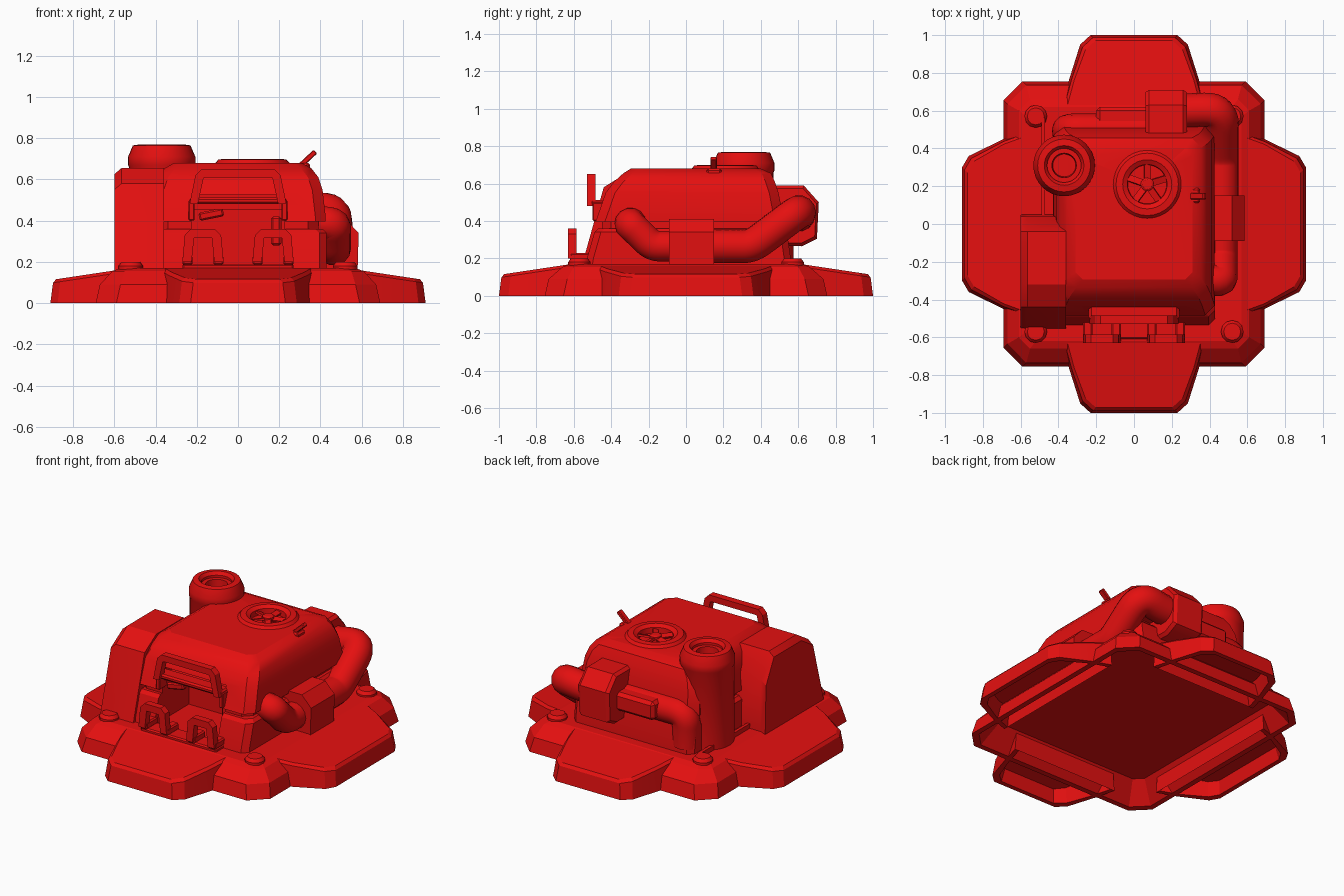
import bpy, bmesh, math
from mathutils import Matrix, Vector

cube = bpy.data.objects.get("Cube")
if cube:
    bpy.data.objects.remove(cube, do_unlink=True)

red = bpy.data.materials.new("Bright red paint")
red.use_nodes = True
red.diffuse_color = (0.78, 0.005, 0.005, 1)
red.node_tree.nodes["Principled BSDF"].inputs["Base Color"].default_value = red.diffuse_color


def finish(name, bm, bevel=0.0, angle=32):
    bmesh.ops.recalc_face_normals(bm, faces=bm.faces)
    if bevel:
        edges = [e for e in bm.edges if e.calc_face_angle(0) > 0.5]
        bmesh.ops.bevel(bm, geom=edges, offset=bevel, segments=1, affect='EDGES')
    mesh = bpy.data.meshes.new(name)
    bm.to_mesh(mesh)
    bm.free()
    ob = bpy.data.objects.new(name, mesh)
    bpy.context.collection.objects.link(ob)
    mesh.materials.append(red)
    smooth(ob, angle)
    return ob


def smooth(ob, angle):
    bpy.ops.object.select_all(action='DESELECT')
    ob.select_set(True)
    bpy.context.view_layer.objects.active = ob
    bpy.ops.object.shade_smooth_by_angle(angle=math.radians(angle))


def skin(name, rings, angle=32):
    """Join matching point rings and cap both ends."""
    bm = bmesh.new()
    loops = [[bm.verts.new(p) for p in ring] for ring in rings]
    n = len(loops[0])
    for a, b in zip(loops, loops[1:]):
        for i in range(n):
            j = (i + 1) % n
            bm.faces.new((a[i], a[j], b[j], b[i]))
    bm.faces.new(loops[0])
    bm.faces.new(loops[-1])
    return finish(name, bm, angle=angle)


def octagon(z, hx, y0, y1, c):
    return [(-hx + c, y0, z), (hx - c, y0, z), (hx, y0 + c, z), (hx, y1 - c, z),
            (hx - c, y1, z), (-hx + c, y1, z), (-hx, y1 - c, z), (-hx, y0 + c, z)]


def box(name, x, y, z, bevel=0.0, turn=None):
    bm = bmesh.new()
    size = (x[1] - x[0], y[1] - y[0], z[1] - z[0])
    mid = Vector((x[0] + x[1], y[0] + y[1], z[0] + z[1])) / 2
    rot = Matrix.Rotation(turn[0], 4, turn[1]) if turn else Matrix()
    bmesh.ops.create_cube(bm, size=1, matrix=Matrix.Translation(mid) @ rot @ Matrix.Diagonal((*size, 1)))
    return finish(name, bm, bevel)


def lathe(name, x, y, profile, n=32):
    rings = [[(x + r * math.cos(k * math.tau / n), y + r * math.sin(k * math.tau / n), z)
              for k in range(n)] for r, z in profile]
    return skin(name, rings)


def pipe(name, points, radius):
    cu = bpy.data.curves.new(name, 'CURVE')
    cu.dimensions = '3D'
    cu.bevel_depth, cu.bevel_resolution, cu.use_fill_caps = radius, 5, True
    sp = cu.splines.new('NURBS')
    sp.points.add(len(points) - 1)
    for p, co in zip(sp.points, points):
        p.co = (*co, 1)
    sp.order_u, sp.use_endpoint_u, sp.resolution_u = 3, True, 6
    ob = bpy.data.objects.new(name, cu)
    bpy.context.collection.objects.link(ob)
    cu.materials.append(red)
    bpy.ops.object.select_all(action='DESELECT')
    ob.select_set(True)
    bpy.context.view_layer.objects.active = ob
    bpy.ops.object.convert(target='MESH')
    smooth(bpy.context.view_layer.objects.active, 40)


def bracket(name, cx, y0, y1, z0, z1, hw, bar, c):
    """Upside-down U frame with chamfered shoulders."""
    top = hw * 0.88
    outer = [(-hw, z0), (-top, z1 - c), (-top + c, z1)]
    inner = [(-hw + bar, z0), (-top + bar, z1 - c - bar / 3), (-top + c + bar * 0.6, z1 - bar)]
    shape = outer + [(-x, z) for x, z in outer[::-1] + inner] + inner[::-1]
    skin(name, [[(cx + x, y, z) for x, z in shape] for y in (y0, y1)])


# open-bottomed base plate with chamfered corners
skin("base_plate", [octagon(z, hx, -hy, hy, c) for z, hx, hy, c in (
    (0.125, 0.56, 0.62, 0.05), (0, 0.655, 0.72, 0.09), (0, 0.69, 0.755, 0.1),
    (0.09, 0.67, 0.735, 0.1), (0.155, 0.61, 0.66, 0.06), (0.17, 0.57, 0.62, 0.05))], 12)


# four sloping flaps, each a thin shell open below
def flap(name, half, drop, turn):
    outline = half + [(-w, d) for w, d in half[::-1]]
    far, near = half[-1][1], half[0][1]

    def ring(inset, lower=None):
        out = []
        for w, d in outline:
            w2 = w - math.copysign(inset, w)
            d2 = d - inset * (d > near + 0.2)
            z = 0 if lower is None else 0.112 + (far - d2) * drop - lower
            out.append(Matrix.Rotation(turn, 3, 'Z') @ Vector((w2, d2, z)))
        return out
    skin(name, [ring(0.045, 0.035), ring(0.03), ring(0), ring(0.013, 0.015), ring(0.028, 0)], 12)


end_flap = [(0.38, 0.63), (0.345, 0.76), (0.285, 0.95), (0.23, 1.0)]
side_flap = [(0.49, 0.58), (0.45, 0.69), (0.36, 0.875), (0.3, 0.91)]
for k, label in enumerate(("back", "right", "front", "left")):
    flap(label + "_flap", side_flap if k % 2 else end_flap, 0.15, k * math.pi / 2)

# corner bolts
for sx in (-1, 1):
    for sy in (-1, 1):
        lathe("corner_bolt", sx * 0.52, sy * 0.57,
              ((0.06, 0.15), (0.06, 0.18), (0.045, 0.2), (0.03, 0.2)), 12)

# lower housing, recessed seam and upper cover
lower = skin("lower_housing", [octagon(z, hx, y0, y1, 0.035) for z, hx, y0, y1 in (
    (0.14, 0.43, -0.54, 0.56), (0.2, 0.43, -0.53, 0.56), (0.34, 0.43, -0.49, 0.54), (0.36, 0.41, -0.47, 0.52))])
seam = skin("seam_core", [octagon(z, 0.39, -0.45, 0.48, 0.05) for z in (0.3, 0.42)])
cover = skin("upper_cover", [octagon(z, hx, y0, y1, c) for z, hx, y0, y1, c in (
    (0.395, 0.425, -0.485, 0.52, 0.05), (0.42, 0.425, -0.475, 0.52, 0.05), (0.55, 0.41, -0.43, 0.495, 0.05),
    (0.61, 0.39, -0.385, 0.475, 0.05), (0.655, 0.355, -0.335, 0.455, 0.05), (0.68, 0.31, -0.295, 0.4, 0.04))], 27)


def cut(targets, cutter):
    cutter.hide_render = True
    for ob in targets:
        mod = ob.modifiers.new("cut", 'BOOLEAN')
        mod.operation, mod.solver, mod.object = 'DIFFERENCE', 'EXACT', cutter
        bpy.context.view_layer.objects.active = ob
        bpy.ops.object.modifier_apply(modifier=mod.name)
        smooth(ob, 24)
    bpy.data.objects.remove(cutter, do_unlink=True)


# front opening and roof fan well
cut((lower, seam, cover), box("opening_cutter", (-0.225, 0.225), (-0.7, -0.18), (0.185, 0.525)))
cut((cover,), lathe("fan_cutter", 0.07, 0.21, ((0.115, 0.6), (0.115, 0.75))))

# inside of the opening
box("opening_shelf", (-0.22, 0.22), (-0.46, -0.17), (0.455, 0.48))
box("opening_latch", (0.16, 0.21), (-0.4, -0.17), (0.28, 0.42), 0.01)
box("opening_lever", (-0.19, -0.07), (-0.46, -0.42), (0.41, 0.45), 0.008, (-0.2, 'Y'))
box("front_sill", (-0.27, 0.27), (-0.61, -0.5), (0.15, 0.19), 0.008)

# grab handle and tow brackets
bracket("grab_handle", 0, -0.53, -0.485, 0.48, 0.65, 0.235, 0.04, 0.03)
box("handle_mount", (-0.235, 0.235), (-0.51, -0.42), (0.48, 0.512), 0.01)
for s in (-1, 1):
    box("handle_leg", (s * 0.225 - 0.015, s * 0.225 + 0.015), (-0.5, -0.42), (0.4, 0.5), 0.006)
    bracket("tow_bracket", s * 0.17, -0.63, -0.585, 0.2, 0.36, 0.1, 0.045, 0.03)
    for t in (-1, 1):
        foot = s * 0.17 + t * 0.075
        box("tow_foot", (foot - 0.025, foot + 0.025), (-0.62, -0.5), (0.185, 0.23), 0.008)

# side locker
locker = ((0.05, 0.15), (0.04, 0.5), (-0.04, 0.655), (-0.32, 0.655), (-0.44, 0.58), (-0.56, 0.15))
skin("side_locker", [[(x, y, z - d) for y, z in locker] for x, d in
                     ((-0.36, 0), (-0.565, 0), (-0.6, 0.03))])
box("side_rail", (-0.49, -0.47), (0.04, 0.56), (0.16, 0.2))

# tall exhaust column
lathe("exhaust_column", -0.37, 0.31, ((0.158, 0.125), (0.158, 0.66), (0.163, 0.67), (0.163, 0.71),
      (0.14, 0.765), (0.105, 0.77), (0.09, 0.75), (0.09, 0.735), (0.065, 0.735), (0.06, 0.66)))

# roof fan
lathe("fan_ring", 0.07, 0.21, ((0.18, 0.65), (0.18, 0.68), (0.165, 0.697), (0.13, 0.7), (0.105, 0.685), (0.1, 0.61)))
lathe("fan_hub", 0.07, 0.21, ((0.035, 0.6), (0.035, 0.685), (0.025, 0.692)), 16)
for k in range(5):
    bm = bmesh.new()
    bmesh.ops.create_cube(bm, size=1, matrix=Matrix.Translation((0.07, 0.21, 0.67)) @ Matrix.Rotation(
        k * math.tau / 5 + 0.3, 4, 'Z') @ Matrix.Translation((0.068, 0, 0)) @ Matrix.Rotation(
        0.3, 4, 'X') @ Matrix.Diagonal((0.085, 0.035, 0.012, 1)))
    finish("fan_blade", bm)

# roof lever
box("roof_lever", (0.28, 0.39), (0.13, 0.165), (0.685, 0.71), 0.004, (-0.75, 'Y'))
box("roof_lever_mount", (0.26, 0.35), (0.11, 0.19), (0.64, 0.68), 0.01)

# side pipe in two runs meeting in a clamp
px = 0.465
pipe("side_pipe", [(0.2, 0.6, 0.43), (0.28, 0.6, 0.43), (px, 0.61, 0.46), (px, 0.44, 0.33),
                   (px, 0.35, 0.265), (px, 0.27, 0.265), (px, 0.04, 0.265)], 0.09)
pipe("front_elbow", [(px, 0.04, 0.265), (px, -0.1, 0.265), (px, -0.18, 0.265),
                     (px, -0.25, 0.335), (px, -0.32, 0.4), (0.34, -0.27, 0.38)], 0.083)
clamp = ((0.38, 0.16), (0.58, 0.16), (0.585, 0.34), (0.52, 0.41), (0.38, 0.41))
skin("pipe_clamp", [[(x, y, z) for x, z in clamp] for y in (-0.09, 0.15)])

# rear box, chamfered along its length
rear = ((0.46, 0.27), (0.62, 0.265), (0.7, 0.305), (0.71, 0.5), (0.63, 0.59), (0.46, 0.59))
skin("rear_box", [[(x, 0.58 + (y - 0.58) * f, 0.43 + (z - 0.43) * f) for y, z in rear]
                  for x, f in ((0.06, 0.9), (0.08, 1), (0.26, 1), (0.28, 0.9))])

# rear duct and elbow
pipe("rear_elbow", [(0.1, 0.5, 0.4), (-0.2, 0.5, 0.4), (-0.35, 0.5, 0.4), (-0.35, 0.49, 0.28), (-0.35, 0.49, 0.2)], 0.085)
box("rear_duct", (-0.2, 0.08), (0.48, 0.62), (0.35, 0.47), 0.02)
